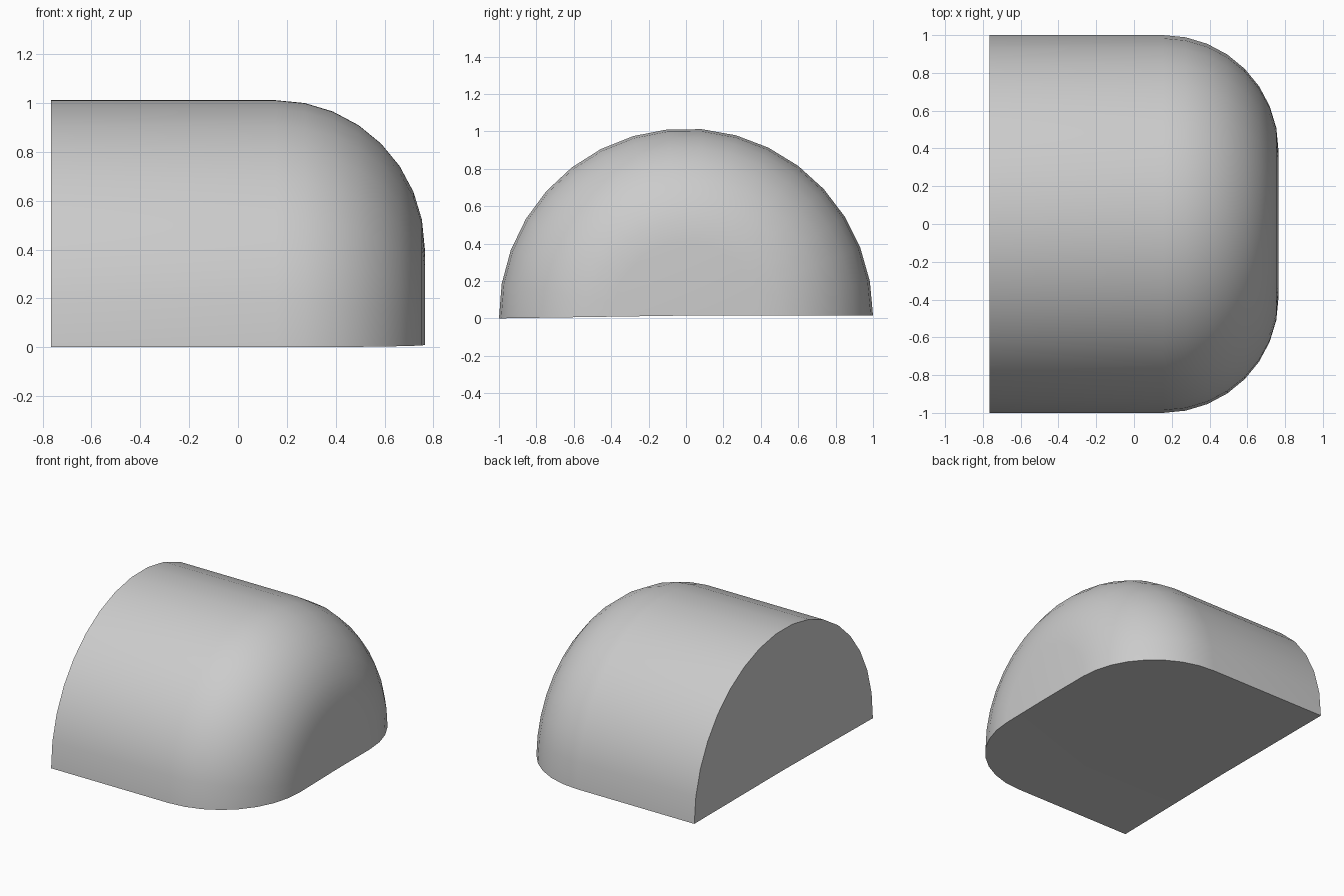
import bpy, bmesh
from math import sin, cos, pi, radians

if "Cube" in bpy.data.objects:
    bpy.data.objects.remove(bpy.data.objects["Cube"])

BACK_X, ROUND_X = -0.765, 0.155   # flat end, start of the rounded end
RADIUS, ROUND = 1.0, 0.61         # vault radius, rounding radius
AXIS_Z = 0.015
ARC_STEPS, ROUND_STEPS = 17, 8

# Plain grey material
grey = bpy.data.materials.new("plain_grey")
grey.use_nodes = True
colour = (0.6, 0.6, 0.6, 1)
grey.diffuse_color = colour
grey.node_tree.nodes["Principled BSDF"].inputs["Base Color"].default_value = colour

# Side profile as (x, distance from the axis)
profile = [(BACK_X, RADIUS)]
for i in range(ROUND_STEPS + 1):
    a = pi / 2 * i / ROUND_STEPS
    profile.append((ROUND_X + ROUND * sin(a), RADIUS - ROUND + ROUND * cos(a)))

# Sweep the profile over a half turn, ending just below level
bm = bmesh.new()
sweep = radians(180.86)
rows = []
for j in range(ARC_STEPS + 1):
    a = sweep * j / ARC_STEPS
    rows.append([bm.verts.new((x, r * cos(a), AXIS_Z + r * sin(a))) for x, r in profile])
for lower, upper in zip(rows, rows[1:]):
    for k in range(len(profile) - 1):
        bm.faces.new((lower[k], lower[k + 1], upper[k + 1], upper[k]))

# Flat ends and the two halves of the underside
axis = [bm.verts.new((x, 0, AXIS_Z)) for x in (profile[0][0], profile[-1][0])]
bm.faces.new([axis[0]] + [row[0] for row in rows])
bm.faces.new([axis[1]] + [row[-1] for row in rows])
for edge_row in (rows[0], rows[-1]):
    bm.faces.new([axis[0]] + edge_row + [axis[1]])
bmesh.ops.recalc_face_normals(bm, faces=bm.faces)

mesh = bpy.data.meshes.new("rounded_half_cylinder")
bm.to_mesh(mesh)
bm.free()
mesh.materials.append(grey)
body = bpy.data.objects.new("rounded_half_cylinder", mesh)
bpy.context.collection.objects.link(body)

# Smooth curved skin with sharp base and back edges
bpy.ops.object.select_all(action="DESELECT")
body.select_set(True)
bpy.context.view_layer.objects.active = body
bpy.ops.object.shade_smooth_by_angle(angle=radians(30))
